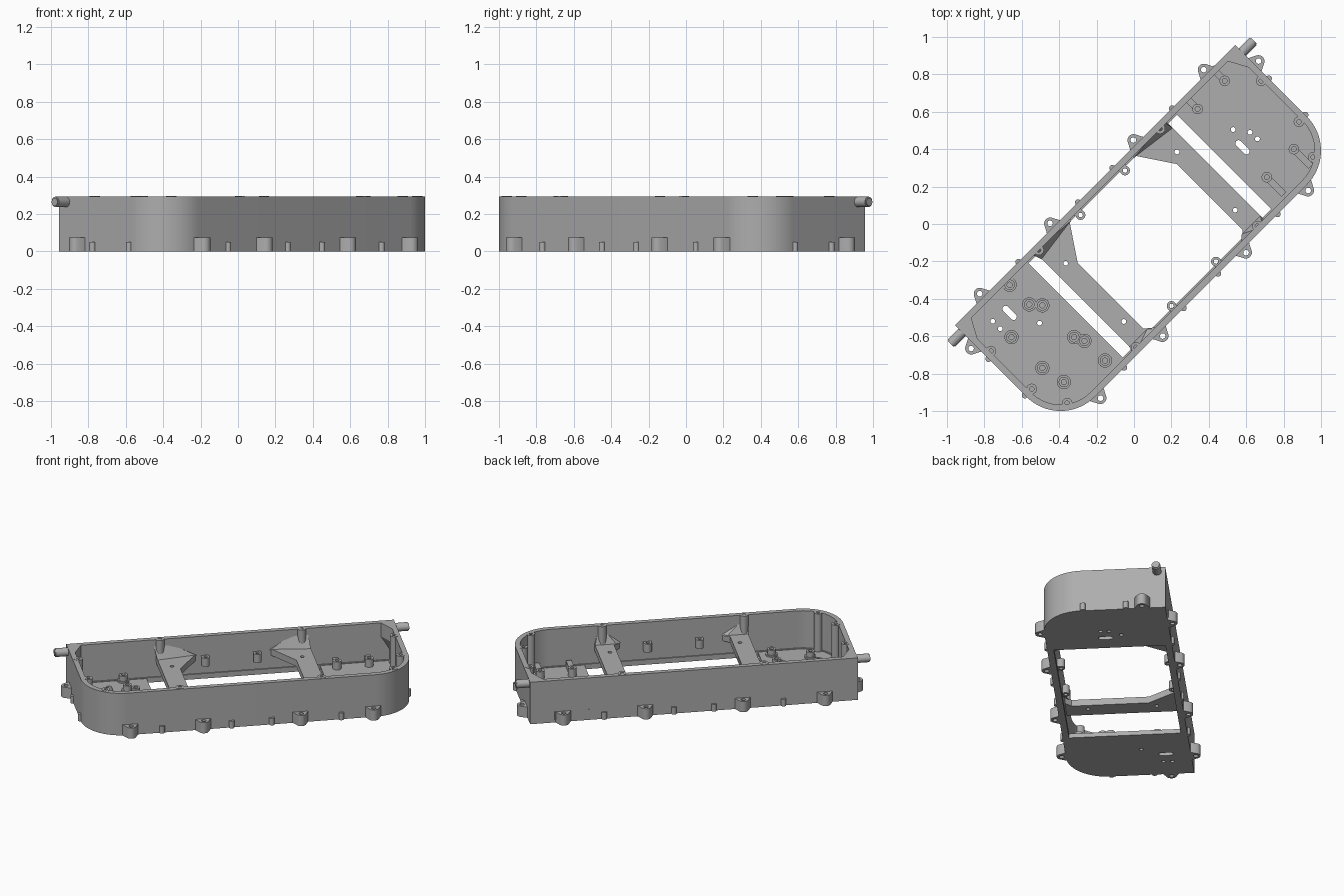
import bpy, bmesh, math
from math import sin, cos, pi
from mathutils import Matrix, Vector

if "Cube" in bpy.data.objects:
    bpy.data.objects.remove(bpy.data.objects["Cube"], do_unlink=True)

metal = bpy.data.materials.new("cast_grey")
metal.use_nodes = True
GREY = (0.42, 0.42, 0.42, 1)
metal.diffuse_color = GREY
metal.node_tree.nodes["Principled BSDF"].inputs["Base Color"].default_value = GREY

# The tray is laid out along its own long axis u and cross axis v, then turned 45 degrees
TURN = pi / 4
END, BACK, FRONT, RAD, TOP = 1.06, 0.293, -0.505, 0.258, 0.295


def finish(obj):
    obj.rotation_euler.z = TURN
    obj.data.materials.clear()
    obj.data.materials.append(metal)
    bpy.ops.object.select_all(action='DESELECT')
    obj.select_set(True)
    bpy.context.view_layer.objects.active = obj
    bpy.ops.object.shade_smooth_by_angle(angle=math.radians(35))
    return obj


def slab(name, loops, z0, z1):
    """Extruded flat outline; loops after the first are holes."""
    cu = bpy.data.curves.new(name, 'CURVE')
    cu.dimensions, cu.fill_mode = '2D', 'BOTH'
    cu.extrude = (z1 - z0) / 2
    for loop in loops:
        sp = cu.splines.new('POLY')
        sp.points.add(len(loop) - 1)
        for p, (u, v) in zip(sp.points, loop):
            p.co = (u, v, 0, 1)
        sp.use_cyclic_u = True
    tmp = bpy.data.objects.new(name + "_outline", cu)
    bpy.context.collection.objects.link(tmp)
    mesh = bpy.data.meshes.new_from_object(tmp.evaluated_get(bpy.context.evaluated_depsgraph_get()))
    bpy.data.objects.remove(tmp, do_unlink=True)
    mesh.transform(Matrix.Translation((0, 0, (z0 + z1) / 2)))
    bm = bmesh.new()
    bm.from_mesh(mesh)
    bmesh.ops.remove_doubles(bm, verts=bm.verts, dist=1e-5)
    bmesh.ops.recalc_face_normals(bm, faces=bm.faces)
    bm.to_mesh(mesh)
    bm.free()
    obj = bpy.data.objects.new(name, mesh)
    bpy.context.collection.objects.link(obj)
    return finish(obj)


def hull(name, points):
    bm = bmesh.new()
    verts = [bm.verts.new(p) for p in points]
    bmesh.ops.convex_hull(bm, input=verts)
    mesh = bpy.data.meshes.new(name)
    bm.to_mesh(mesh)
    bm.free()
    obj = bpy.data.objects.new(name, mesh)
    bpy.context.collection.objects.link(obj)
    return finish(obj)


def arc(u, v, r, a0=0.0, a1=2 * pi, n=20):
    closed = abs(a1 - a0 - 2 * pi) < 1e-6
    k = n if closed else n - 1
    return [(u + r * cos(a0 + (a1 - a0) * i / k), v + r * sin(a0 + (a1 - a0) * i / k)) for i in range(n)]


def boss(name, u, v, r, hole, z0, z1):
    return slab(name, [arc(u, v, r), arc(u, v, hole, n=14)], z0, z1)


def uv(x, y):
    return (x + y) / math.sqrt(2), (y - x) / math.sqrt(2)


def box_between(name, a, b, half, z0, z1):
    d = (Vector(b) - Vector(a)).normalized()
    n = Vector((-d.y, d.x)) * half
    a, b = Vector(a), Vector(b)
    return slab(name, [[a + n, b + n, b - n, a - n]], z0, z1)


def tray(i):
    """Plan outline inset by i: square rear corners, large round front corners."""
    e, r = END - i, RAD - i
    c = END - RAD
    return ([(e, BACK - i), (-e, BACK - i)]
            + arc(-c, FRONT + RAD, r, pi, 1.5 * pi, 18)
            + arc(c, FRONT + RAD, r, 1.5 * pi, 2 * pi, 18))


# Outer wall with a thin lip around its foot
slab("outer_wall", [tray(0), tray(0.034)], 0, TOP)
slab("wall_foot", [tray(0.01), tray(0.042)], 0, 0.035)

# Floor plates at both ends with their drilled holes
FLOOR = 0.03
holes = {1: [(.53, .505), (.62, .49), (.66, .455)],
         -1: [(-.755, -.52), (-.715, -.56), (-.505, -.53)]}
slots = {1: (.58, .41), -1: (-.665, -.475)}
for s, edge in ((1, 0.575), (-1, 0.547)):
    c = END - RAD
    rim = [(s * u, v) for u, v in [(edge, FRONT + .02)] + arc(c, FRONT + RAD, RAD - .02, 1.5 * pi, 2 * pi, 18)
           + [(END - .02, BACK - .02), (edge, BACK - .02)]]
    u, v = uv(*slots[s])
    slot = arc(u, v + .03, .017, 0, pi, 9) + arc(u, v - .03, .017, pi, 2 * pi, 9)
    slab("floor_plate", [rim, slot] + [arc(*uv(*h), .013, n=12) for h in holes[s]], 0, FLOOR)

# Raised cross bars with flared wall joints
for s, d in ((1, 0), (-1, 0.028)):
    bar = [(.51, .27), (.51, -.485), (.335, -.485), (.389, -.43), (.389, .064), (.251, .27)]
    loops = [[(s * (u - d), v) for u, v in bar]]
    loops += [arc(s * (.435 - d), v, .013, n=12) for v in (.11, -.33)]
    slab("cross_bar", loops, 0.125, 0.17)
    u0, u1 = s * (.25 - d), s * (.51 - d)
    hull("bar_gusset", [(u0, .265, .165), (u1, .265, .165), (u0, .25, .165), (u1, .215, .165),
                        (s * .40, .265, .26), (s * .50, .265, .26)])
    hull("bar_front_gusset", [(s * (.335 - d), -.475, .165), (u1, -.475, .165), (s * (.37 - d), -.445, .165),
                              (u1, -.445, .165), (s * .43, -.475, .24), (s * .49, -.475, .24)])

# Screw columns on the rim
for s in (1, -1):
    for u, v, z0 in ((.459, .262, .14), (.459, -.474, .14), (.93, -.425, 0.02), (1.022, .06, 0.02), (1.01, -.237, 0.02)):
        boss("rim_screw_column", s * u, v, .028, .012, z0, TOP + .002)
    # Short bosses part way up the long inner walls
    for v, w in ((.236, .27), (-.452, -.485)):
        boss("inner_wall_boss", s * .168, v, .026, .012, .10, .16)
        box_between("inner_boss_web", (s * .168, v + (.015 if v > 0 else -.015)), (s * .168, w), .026, .10, .16)

# Mounting lugs and small ribs outside the wall
def lug(u, v, angle):
    shape = [(-.02, -.05), (0, -.05)] + arc(.025, 0, .033, -pi / 2 + .3, pi / 2 - .3, 12) + [(0, .05), (-.02, .05)]
    place = lambda p: (u + p[0] * cos(angle) - p[1] * sin(angle), v + p[0] * sin(angle) + p[1] * cos(angle))
    slab("mounting_lug", [[place(p) for p in shape], [place(p) for p in arc(.027, 0, .015, n=14)]], 0, .075)


for s in (1, -1):
    side = 0 if s > 0 else pi
    lug(s * END, .145, side)
    for u in (.315, .847):
        lug(s * u, BACK, pi / 2)
    for u in (.315, .785):
        lug(s * u, FRONT, -pi / 2)
    for u in (.13, .58):
        for v in (BACK, FRONT):
            slab("wall_rib", [arc(s * u, v, .017, n=12)], 0, .05)
    for v in (.04, -.235):
        slab("wall_rib", [arc(s * END, v, .017, n=12)], 0, .05)

# Floor standoffs; some are tied to the wall by a web
for x, y, reach in ((.485, .765, .10), (.34, .615, .10), (.855, .4, -.13), (.71, .25, -.13)):
    u, v = uv(x, y)
    boss("floor_standoff", u, v, .028, .013, FLOOR - .01, .085)
    box_between("standoff_web", (u, v + math.copysign(.02, reach)), (u, v + reach), .018, FLOOR - .01, .075)
low = [(-.665, -.325), (-.56, -.43), (-.49, -.435), (-.655, -.605), (-.32, -.605),
       (-.265, -.625), (-.155, -.73), (-.49, -.77), (-.375, -.845)]
for p in low:
    boss("floor_standoff", *uv(*p), .028, .014, FLOOR - .01, .075)
    boss("standoff_base", *uv(*p), .038, .02, FLOOR - .01, .04)

# Corner fillings and the pipe stubs that pass through them
for s in (1, -1):
    slab("corner_block", [[(s * u, v) for u, v in
                           ((END - .01, BACK - .01), (.97, BACK - .01), (.97, .26), (1.03, .15), (END - .01, .15))]],
         .2, TOP)
    hull("corner_gusset", [(s * .97, .26, .2), (s * 1.03, .15, .2), (s * 1.04, .27, .2), (s * 1.03, .26, .1)])
    bm = bmesh.new()
    bmesh.ops.create_cone(bm, cap_ends=True, segments=24, radius1=.028, radius2=.028, depth=.12,
                          matrix=Matrix.Translation((s * 1.087, .24, .265)) @ Matrix.Rotation(pi / 2, 4, 'Y'))
    caps = [e for e in bm.edges if all(abs(v.co.x) > 1.1 for v in e.verts)]
    bmesh.ops.bevel(bm, geom=caps, offset=.006, segments=2, affect='EDGES')
    mesh = bpy.data.meshes.new("pipe_stub")
    bm.to_mesh(mesh)
    bm.free()
    pipe = bpy.data.objects.new("pipe_stub", mesh)
    bpy.context.collection.objects.link(pipe)
    finish(pipe)
